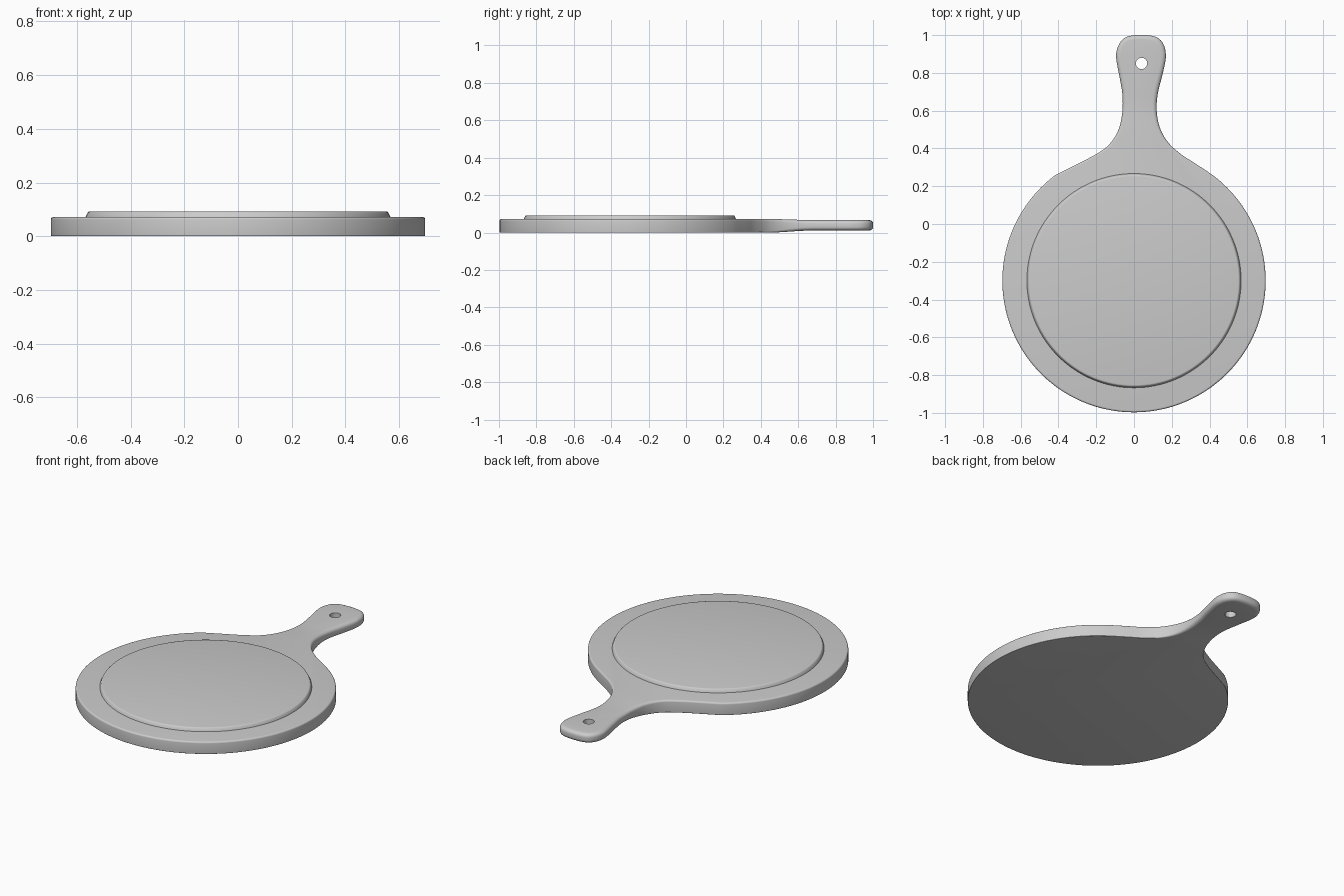
import bpy, bmesh, math
from mathutils import Vector

if "Cube" in bpy.data.objects:
    bpy.data.objects.remove(bpy.data.objects["Cube"])

H = 0.072
CENTER = Vector((0, -0.3))
R = 0.697


def smoothstep(a, b, v):
    t = min(1, max(0, (v - a) / (b - a)))
    return t * t * (3 - 2 * t)


def spline(pts, steps):
    """Catmull-Rom samples from the second to the second-last point."""
    out = []
    for p0, p1, p2, p3 in zip(pts, pts[1:], pts[2:], pts[3:]):
        for i in range(steps):
            t = i / steps
            out.append(0.5 * (2 * p1 + (p2 - p0) * t + (2 * p0 - 5 * p1 + 4 * p2 - p3) * t * t
                              + (3 * p1 - p0 - 3 * p2 + p3) * t ** 3))
    return out


def on_circle(deg):
    a = math.radians(deg)
    return CENTER + R * Vector((math.cos(a), math.sin(a)))


def finish(name, bm):
    bmesh.ops.recalc_face_normals(bm, faces=bm.faces)
    me = bpy.data.meshes.new(name)
    bm.to_mesh(me)
    bm.free()
    ob = bpy.data.objects.new(name, me)
    bpy.context.collection.objects.link(ob)
    return ob


def smooth(ob):
    bpy.ops.object.select_all(action='DESELECT')
    ob.select_set(True)
    bpy.context.view_layer.objects.active = ob
    bpy.ops.object.shade_smooth_by_angle(angle=math.radians(35))


# Board outline: handle curve, then the round body
handle = [on_circle(48), on_circle(53), (0.322, 0.322), (0.248, 0.37), (0.18, 0.433), (0.137, 0.51),
          (0.12, 0.6), (0.126, 0.69), (0.148, 0.78), (0.166, 0.86), (0.168, 0.905), (0.157, 0.95),
          (0.127, 0.985), (0.075, 0.999), (0.0, 0.999), (-0.05, 0.985), (-0.08, 0.95),
          (-0.094, 0.905), (-0.092, 0.86), (-0.075, 0.77), (-0.061, 0.68), (-0.063, 0.58),
          (-0.088, 0.486), (-0.142, 0.41), (-0.232, 0.352), (-0.315, 0.31), on_circle(127), on_circle(132)]
outline = spline([Vector(p) for p in handle], 5)
N_ARC = 110
outline += [on_circle(127 + 286 * i / N_ARC) for i in range(N_ARC)]
n = len(outline)

# Board: stacked rings whose edge rounding grows along the handle
bm = bmesh.new()
rings = []
STEPS = 5
levels = [(0, k) for k in range(STEPS + 1)] + [(1, k) for k in range(STEPS + 1)]
for top, k in levels:
    ring = []
    for i, p in enumerate(outline):
        tan = (outline[(i + 1) % n] - outline[i - 1]).normalized()
        inward = Vector((-tan.y, tan.x))
        s = smoothstep(0.35, 0.7, p.y)
        r = (0.010 + 0.015 * s) if top else (0.003 + 0.022 * s)
        a = k / STEPS * math.pi / 2
        if top:
            off, z = r * (1 - math.cos(a)), H - r * (1 - math.sin(a))
        else:
            off, z = r * (1 - math.sin(a)), r * (1 - math.cos(a))
        q = p + inward * off
        ring.append(bm.verts.new((q.x, q.y, z)))
    rings.append(ring)
for lo, hi in zip(rings, rings[1:]):
    for i in range(n):
        j = (i + 1) % n
        bm.faces.new((lo[i], lo[j], hi[j], hi[i]))
bm.faces.new(rings[0][::-1])
bm.faces.new(rings[-1])

# Slim the handle slightly from both sides
for y in (0.45, 0.48, 0.51, 0.54, 0.57, 0.6, 0.63, 0.66):
    bmesh.ops.bisect_plane(bm, geom=bm.verts[:] + bm.edges[:] + bm.faces[:],
                           plane_co=(0, y, 0), plane_no=(0, 1, 0))
for v in bm.verts:
    s = smoothstep(0.45, 0.66, v.co.y)
    v.co.z = 0.010 * s + v.co.z * (H - 0.015 * s) / H
board = finish("board", bm)

# Hanging hole
bpy.ops.mesh.primitive_cylinder_add(vertices=32, radius=0.03, depth=0.4, location=(0.04, 0.85, 0.04))
cutter = bpy.context.object
cutter.name = "hole_cutter"
cutter.hide_render = True
bpy.context.view_layer.objects.active = board
mod = board.modifiers.new("hole", 'BOOLEAN')
mod.operation = 'DIFFERENCE'
mod.solver = 'EXACT'
mod.object = cutter
bpy.ops.object.modifier_apply(modifier=mod.name)
bpy.data.objects.remove(cutter, do_unlink=True)
smooth(board)

# Raised round serving surface with a sloped rim
bm = bmesh.new()
M = 128
profile = [(0.568, H - 0.004), (0.567, H + 0.001), (0.560, 0.088), (0.557, 0.091), (0.552, 0.092)]
loops = [[bm.verts.new((r * math.cos(2 * math.pi * i / M), CENTER.y + r * math.sin(2 * math.pi * i / M), z))
          for i in range(M)] for r, z in profile]
for a, b in zip(loops, loops[1:]):
    for i in range(M):
        j = (i + 1) % M
        bm.faces.new((a[i], a[j], b[j], b[i]))
bm.faces.new(loops[-1])
bm.faces.new(loops[0][::-1])
smooth(finish("raised_surface", bm))
